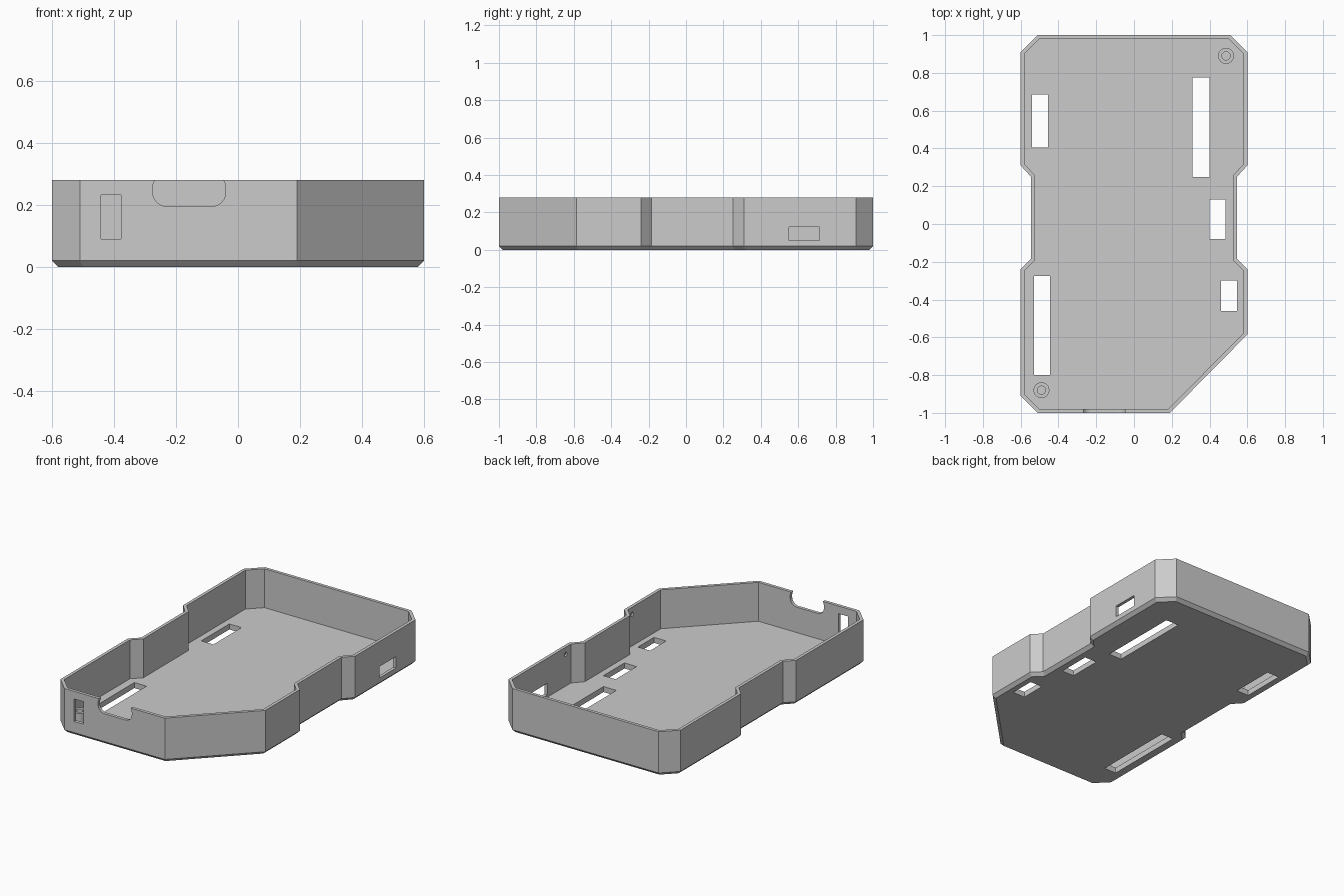
import bpy, bmesh, math
from mathutils import Vector

if "Cube" in bpy.data.objects:
    bpy.data.objects.remove(bpy.data.objects["Cube"], do_unlink=True)

HEIGHT, WALL, FLOOR, BEVEL = 0.28, 0.02, 0.035, 0.02

grey = bpy.data.materials.new("plain grey")
grey.use_nodes = True
colour = (0.6, 0.6, 0.6, 1)
grey.diffuse_color = colour
grey.node_tree.nodes["Principled BSDF"].inputs["Base Color"].default_value = colour


def make_object(name, bm):
    bmesh.ops.recalc_face_normals(bm, faces=bm.faces)
    mesh = bpy.data.meshes.new(name)
    bm.to_mesh(mesh)
    bm.free()
    mesh.materials.append(grey)
    obj = bpy.data.objects.new(name, mesh)
    bpy.context.collection.objects.link(obj)
    return obj


def inset(points, d):
    """Move each edge of an anticlockwise outline inwards by d."""
    result = []
    for i, p in enumerate(points):
        a = (p - points[i - 1]).normalized()
        b = (points[(i + 1) % len(points)] - p).normalized()
        na, nb = Vector((-a.y, a.x)), Vector((-b.y, b.x))
        result.append(p + (na + nb) * d / (1 + na.dot(nb)))
    return result


def loft(bm, rings):
    """Skin a stack of equal rings and cap both ends."""
    loops = [[bm.verts.new(p) for p in ring] for ring in rings]
    n = len(loops[0])
    for low, high in zip(loops, loops[1:]):
        for i in range(n):
            j = (i + 1) % n
            bm.faces.new((low[i], low[j], high[j], high[i]))
    bm.faces.new(loops[0][::-1])
    bm.faces.new(loops[-1])


def box(bm, low, high):
    (x0, y0, z0), (x1, y1, z1) = low, high
    flat = [(x0, y0), (x1, y0), (x1, y1), (x0, y1)]
    loft(bm, [[(x, y, z) for x, y in flat] for z in (z0, z1)])


def circle(r, n=32):
    return [(r * math.cos(2 * math.pi * i / n), r * math.sin(2 * math.pi * i / n)) for i in range(n)]


# Tray: waisted outline with one large clipped corner
right_side = [(0.19, -1), (0.6, -0.585), (0.6, -0.24), (0.545, -0.185),
              (0.545, 0.25), (0.6, 0.31), (0.6, 0.91), (0.51, 1)]
left_side = [(-x, y) for x, y in right_side[:1:-1]] + [(-0.6, -0.91), (-0.51, -1)]
# the plain corner replaces the clipped one, so keep the waist points only
outline = [Vector(p) for p in right_side + left_side]

bm = bmesh.new()
rings = [(BEVEL, 0), (0, BEVEL), (0, HEIGHT), (WALL, HEIGHT), (WALL, FLOOR)]
loft(bm, [[(p.x, p.y, z) for p in inset(outline, d)] for d, z in rings])
tray = make_object("tray", bm)

# Cutters
bm = bmesh.new()
# floor slots: x range, y range
for x0, x1, y0, y1 in [(-0.54, -0.455, 0.405, 0.685), (0.31, 0.4, 0.25, 0.775),
                       (0.4, 0.485, -0.08, 0.13), (0.46, 0.545, -0.46, -0.3),
                       (-0.53, -0.445, -0.8, -0.275)]:
    box(bm, (x0, y0, -0.1), (x1, y1, 0.06))
# side window and front slot
box(bm, (0.565, 0.55, 0.05), (0.7, 0.715, 0.122))
box(bm, (-0.442, -1.1, 0.09), (-0.377, -0.96, 0.232))
# front notch with rounded corners
r, xa, xb, za, zb = 0.045, -0.275, -0.04, 0.195, 0.3
profile = []
for k, (cx, cz) in enumerate([(xb - r, zb - r), (xa + r, zb - r), (xa + r, za + r), (xb - r, za + r)]):
    for s in range(7):
        t = math.pi / 2 * (k + s / 6)
        profile.append((cx + r * math.cos(t), cz + r * math.sin(t)))
loft(bm, [[(x, y, z) for x, z in profile] for y in (-1.1, -0.96)])
# shallow catch dents inside the right wall
for y in (0.37, -0.29):
    loft(bm, [[(x, y + a, 0.235 + b) for a, b in circle(0.014, 16)] for x in (0.56, 0.59)])
cutter = make_object("opening_cutter", bm)
cutter.hide_render = True

cut = tray.modifiers.new("openings", "BOOLEAN")
cut.operation = "DIFFERENCE"
cut.solver = "EXACT"
cut.object = cutter
bpy.context.view_layer.objects.active = tray
bpy.ops.object.modifier_apply(modifier=cut.name)
bpy.data.objects.remove(cutter, do_unlink=True)

# Screw posts with blind holes
for name, px, py in [("back_screw_post", 0.487, 0.89), ("front_screw_post", -0.49, -0.88)]:
    bm = bmesh.new()
    steps = [(0.042, FLOOR - 0.01), (0.042, 0.1), (0.022, 0.1), (0.022, FLOOR)]
    loft(bm, [[(px + x, py + y, z) for x, y in circle(rad)] for rad, z in steps])
    post = make_object(name, bm)
    bpy.ops.object.select_all(action="DESELECT")
    post.select_set(True)
    bpy.context.view_layer.objects.active = post
    bpy.ops.object.shade_smooth_by_angle(angle=math.radians(30))
